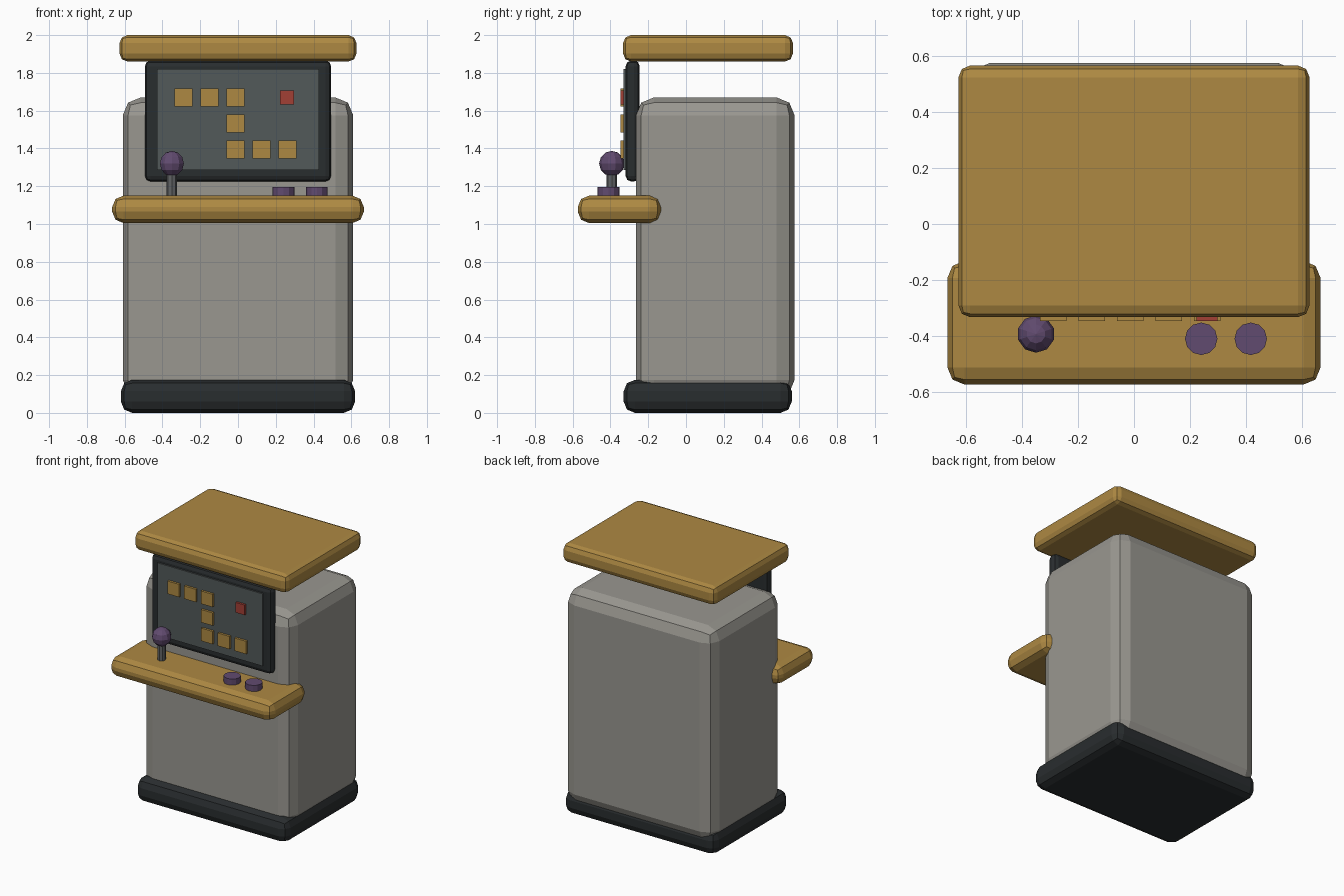
import bpy

if "Cube" in bpy.data.objects:
    bpy.data.objects.remove(bpy.data.objects["Cube"])


def material(name, rgb):
    m = bpy.data.materials.new(name)
    m.diffuse_color = (*rgb, 1)
    m.use_nodes = True
    m.node_tree.nodes["Principled BSDF"].inputs["Base Color"].default_value = m.diffuse_color
    return m


ochre = material("ochre", (0.42, 0.25, 0.055))
dark = material("dark", (0.022, 0.026, 0.028))
glass = material("glass", (0.085, 0.1, 0.1))
red = material("red", (0.36, 0.05, 0.035))
purple = material("purple", (0.12, 0.07, 0.16))
grey = material("warm_grey", (0.32, 0.31, 0.28))
metal = material("metal", (0.12, 0.125, 0.13))


def finish(name, mat):
    ob = bpy.context.object
    ob.name = name
    ob.data.materials.append(mat)
    return ob


def box(name, xs, ys, zs, mat, bevel=0.0):
    """Box between the given limits, edges rounded with two flat segments."""
    lims = (xs, ys, zs)
    bpy.ops.mesh.primitive_cube_add(size=1, location=[(a + b) / 2 for a, b in lims])
    ob = finish(name, mat)
    ob.scale = [b - a for a, b in lims]
    bpy.ops.object.transform_apply(location=False, rotation=False, scale=True)
    if bevel:
        mod = ob.modifiers.new("bevel", "BEVEL")
        mod.width = bevel
        mod.segments = 2
    return ob


def cylinder(name, x, y, z0, z1, radius, sides, mat):
    bpy.ops.mesh.primitive_cylinder_add(vertices=sides, radius=radius, depth=z1 - z0,
                                        location=(x, y, (z0 + z1) / 2))
    return finish(name, mat)


# Cabinet
box("base", (-0.62, 0.62), (-0.33, 0.56), (0, 0.175), dark, 0.06)
box("cabinet_body", (-0.61, 0.61), (-0.265, 0.575), (0.08, 1.67), grey, 0.095)
box("roof", (-0.627, 0.627), (-0.333, 0.566), (1.86, 2.0), ochre, 0.042)
box("control_shelf", (-0.666, 0.666), (-0.573, -0.132), (1.005, 1.15), ochre, 0.06)

# Screen
box("screen_frame", (-0.493, 0.493), (-0.32, -0.245), (1.225, 1.865), dark, 0.03)
box("screen", (-0.43, 0.43), (-0.33, -0.29), (1.285, 1.82), glass)


def tile(name, x, z, size, mat):
    h = size / 2
    box(name, (x - h, x + h), (-0.347, -0.325), (z - h, z + h), mat)


# Picture on the screen: a winding row of tiles and one red target
step = 0.1375
path = [(-2, 1), (-1, 1), (0, 1), (0, 0), (0, -1), (1, -1), (2, -1)]
for i, (cx, cz) in enumerate(path):
    tile(f"path_tile_{i + 1}", -0.013 + cx * step, 1.532 + cz * step, 0.095, ochre)
tile("target_tile", 0.26, 1.67, 0.075, red)

# Joystick
cylinder("joystick_shaft", -0.35, -0.393, 1.12, 1.3, 0.028, 8, metal)
bpy.ops.mesh.primitive_uv_sphere_add(segments=10, ring_count=6, radius=0.067,
                                     location=(-0.35, -0.393, 1.32))
finish("joystick_ball", purple)

# Buttons
for side, x in (("left", 0.24), ("right", 0.417)):
    cylinder(f"{side}_button", x, -0.41, 1.13, 1.195, 0.058, 12, purple)
